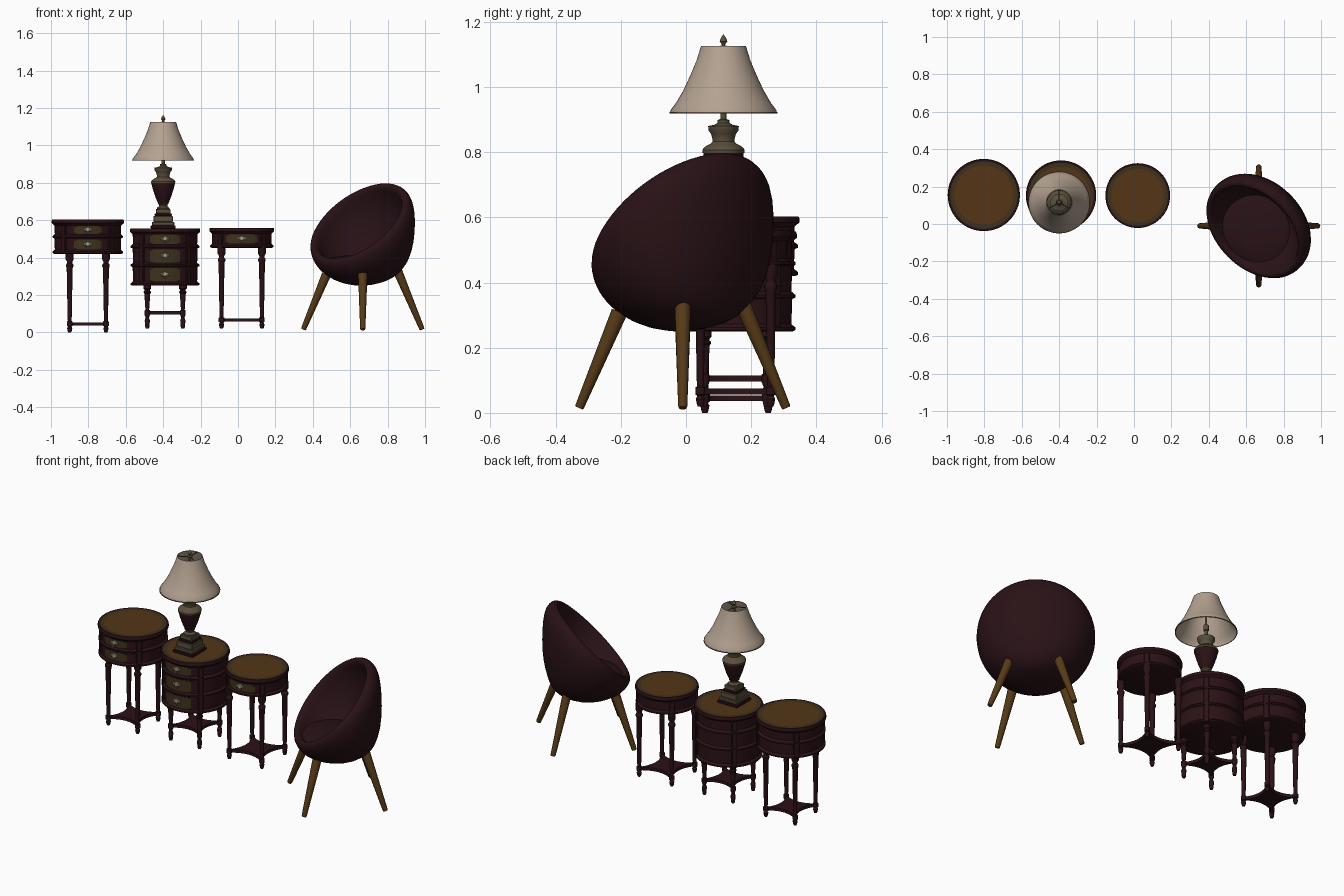
import bpy, bmesh, math
from mathutils import Vector, Matrix

if "Cube" in bpy.data.objects:
    bpy.data.objects.remove(bpy.data.objects["Cube"])


def material(name, r, g, b):
    m = bpy.data.materials.new(name)
    m.diffuse_color = (r, g, b, 1)
    m.use_nodes = True
    m.node_tree.nodes["Principled BSDF"].inputs["Base Color"].default_value = m.diffuse_color
    return m


MAROON = material("maroon wood", .024, .006, .008)
UPHOL = material("maroon upholstery", .022, .006, .008)
AMBER = material("amber inlay", .088, .036, .008)
OLIVE = material("olive veneer", .048, .031, .011)
OAK = material("oak legs", .095, .043, .009)
SILVER = material("pale handle metal", .36, .33, .25)
BRONZE = material("antique bronze", .10, .078, .045)
SHADE = material("cream shade", .45, .36, .28)


def finish(name, bm, mats, loc=(0, 0, 0), angle=35):
    bmesh.ops.remove_doubles(bm, verts=bm.verts, dist=1e-5)
    bmesh.ops.recalc_face_normals(bm, faces=bm.faces)
    me = bpy.data.meshes.new(name)
    bm.to_mesh(me)
    bm.free()
    for m in mats:
        me.materials.append(m)
    for p in me.polygons:
        p.use_smooth = True
    me.set_sharp_from_angle(angle=math.radians(angle))
    ob = bpy.data.objects.new(name, me)
    ob.location = loc
    bpy.context.collection.objects.link(ob)
    return ob


def skin(bm, rings, mat_of=lambda i: 0):
    """Bridge successive closed rings of points; single-point rings are poles."""
    vs = [[bm.verts.new(p) for p in r] for r in rings]
    for i in range(len(vs) - 1):
        a, b = vs[i], vs[i + 1]
        n = max(len(a), len(b))
        for k in range(n):
            j = (k + 1) % n
            if len(a) == 1:
                f = bm.faces.new((a[0], b[k], b[j]))
            elif len(b) == 1:
                f = bm.faces.new((a[k], a[j], b[0]))
            else:
                f = bm.faces.new((a[k], a[j], b[j], b[k]))
            f.material_index = mat_of(i)


def lathe(name, prof, mats, loc, sides=48, mat_of=lambda i: 0, angle=35):
    bm = bmesh.new()
    rings = []
    for r, z in prof:
        if r < 1e-6:
            rings.append([(0, 0, z)])
        else:
            rings.append([(r * math.cos(2 * math.pi * k / sides), r * math.sin(2 * math.pi * k / sides), z)
                          for k in range(sides)])
    skin(bm, rings, mat_of)
    return finish(name, bm, mats, loc, angle)


def box(name, size, loc, mat, rot=0, bevel=.003):
    bm = bmesh.new()
    bmesh.ops.create_cube(bm, size=1, matrix=Matrix.Diagonal((*size, 1)))
    bmesh.ops.bevel(bm, geom=bm.edges[:], offset=bevel, segments=1, affect='EDGES')
    ob = finish(name, bm, [mat], loc)
    ob.rotation_euler.z = rot
    return ob


def rod(name, p, q, r1, r2, mat, sides=16):
    p, q = Vector(p), Vector(q)
    ob = lathe(name, [(0, 0), (r1 * .85, 0), (r1, .006), (r2, (q - p).length), (0, (q - p).length)], [mat], p, sides)
    ob.rotation_euler = (q - p).to_track_quat('Z', 'Y').to_euler()
    return ob


def curved_plate(name, cx, cy, r, half, z0, z1, thick, mat, notch=0):
    """Plate wrapped on the drum front; a notch narrows its corners."""
    bm = bmesh.new()
    n = 16
    rings = []
    for i in range(n + 1):
        u = -1 + 2 * i / n
        a = -math.pi / 2 + half * u
        c = notch if abs(u) > .8 else 0
        rings.append([(rr * math.cos(a), rr * math.sin(a), z) for rr, z in
                      ((r, z0 + c), (r + thick, z0 + c), (r + thick, z1 - c), (r, z1 - c))])
    skin(bm, rings)
    for e in (rings[0], rings[-1]):
        bm.faces.new([bm.verts.new(p) for p in e])
    finish(name, bm, [mat], (cx, cy, 0))


def handle(name, x, y, z):
    bm = bmesh.new()
    flat = Matrix.Translation((0, -.002, 0)) @ Matrix.Rotation(math.pi / 2, 4, 'X')
    for dx, r in ((-.016, .008), (.016, .008), (0, .013)):
        bmesh.ops.create_cone(bm, cap_ends=True, segments=16, radius1=r, radius2=r * .8, depth=.005,
                              matrix=Matrix.Translation((dx, 0, .004)) @ flat)
    for dx in (-.016, .016):
        bmesh.ops.create_uvsphere(bm, u_segments=10, v_segments=6, radius=.005,
                                  matrix=Matrix.Translation((dx, -.007, .004)))
    rings = []
    for i in range(11):
        a = math.pi + math.pi * i / 10
        c, s = math.cos(a), math.sin(a)
        rings.append([((.016 + .0028 * math.cos(t)) * c, -.009 + .0028 * math.sin(t),
                       .004 + (.02 + .0028 * math.cos(t)) * s) for t in [k * math.pi / 3 for k in range(6)]])
    skin(bm, rings)
    finish(name, bm, [SILVER], (x, y, z))


def table(tag, cx, cy, R, top, tiers, a, shelf, foot, panel):
    # drum with inlaid top and a flared moulding under each drawer
    prof = [(0, top), (.82 * R, top), (.93 * R, top), (.985 * R, top + .001), (R, top - .006), (R, top - .018),
            (.96 * R, top - .024), (.93 * R, top - .03)]
    for z0, z1 in tiers:
        prof += [(.92 * R, z1), (.915 * R, z0 + .022), (.95 * R, z0 + .016), (.98 * R, z0 + .012),
                 (.98 * R, z0 + .004), (.93 * R, z0)]
    base = tiers[-1][0]
    prof += [(0, base)]
    lathe(tag + "_drum", prof, [MAROON, OLIVE, AMBER], (cx, cy, 0), 64, lambda i: {0: 2, 1: 1}.get(i, 0), 30)
    # drawers with veneer panels and handles
    for i, (z0, z1) in enumerate(tiers):
        lo, hi = z0 + .02, z1 - .002
        curved_plate(f"{tag}_drawer_{i}", cx, cy, .9 * R, .62, lo, hi, .026 * R, MAROON)
        curved_plate(f"{tag}_panel_{i}", cx, cy, .92 * R, math.asin(panel / (.92 * R)),
                     lo + .002, hi - .002, .013 * R, OLIVE, .008)
        handle(f"{tag}_handle_{i}", cx, cy - .935 * R, (lo + hi) / 2)
    # legs, feet and pilasters on the diagonals
    L = base - foot
    h = shelf - foot
    leg = [(0, foot), (.008, foot), (.011, foot + .008), (.014, foot + h * .5), (.009, foot + h * .7),
           (.015, shelf - .01), (.015, shelf + .012), (.010, shelf + .016), (.011, shelf + .03),
           (.016, base - .18 * L), (.020, base - .16 * L), (.020, base - .14 * L), (.014, base - .12 * L),
           (.014, base - .10 * L), (.021, base - .07 * L), (.021, base + .005), (0, base + .005)]
    for sx in (-1, 1):
        for sy in (-1, 1):
            where = f"{'left' if sx < 0 else 'right'}_{'front' if sy < 0 else 'back'}"
            lathe(f"{tag}_leg_{where}", leg, [MAROON], (cx + sx * a, cy + sy * a, 0), 16)
            k = .915 * R / math.sqrt(2)
            box(f"{tag}_pilaster_{where}", (.02, .03, top - .03 - base), (cx + sx * k, cy + sy * k, (top - .03 + base) / 2),
                MAROON, math.atan2(sy, sx))
    # concave-sided stretcher shelf
    bm = bmesh.new()
    pts = []
    for q in range(4):
        for i in range(12):
            u = -1 + i / 6
            v = Vector((a * (.66 + .44 * u * u), a * 1.1 * u, 0))
            pts.append(Matrix.Rotation(q * math.pi / 2, 3, 'Z') @ v)
    lo, hi = [(p.x, p.y, shelf - .009) for p in pts], [(p.x, p.y, shelf + .009) for p in pts]
    skin(bm, [[(0, 0, shelf - .009)], lo, hi, [(0, 0, shelf + .009)]])
    finish(tag + "_shelf", bm, [MAROON], (cx, cy, 0))


table("left_table", -.803, .155, .193, .602, [(.503, .572), (.42, .50)], .097, .045, 0, .072)
table("middle_table", -.39, .152, .188, .555, [(.45, .527), (.35, .447), (.25, .347)], .095, .105, .02, .08)
table("right_table", .02, .152, .173, .558, [(.452, .528)], .108, .066, .02, .083)

# lamp
LX, LY = -.40, .115
for i, (w, z0, z1, m) in enumerate(((.133, .555, .572, MAROON), (.122, .572, .59, BRONZE), (.105, .59, .622, BRONZE),
                                    (.092, .622, .635, MAROON), (.078, .635, .66, BRONZE))):
    box(f"lamp_plinth_{i}", (w, w, z1 - z0), (LX, LY, (z0 + z1) / 2), m)
lathe("lamp_foot", [(0, .655), (.034, .655), (.034, .665), (.022, .675), (.022, .682), (.029, .688), (0, .69)],
      [BRONZE], (LX, LY, 0), 32)
lathe("lamp_vase", [(0, .685), (.025, .685), (.032, .70), (.044, .73), (.055, .765), (.062, .79), (.062, .803), (0, .803)],
      [MAROON], (LX, LY, 0), 40)
lathe("lamp_collar", [(0, .798), (.064, .798), (.065, .806), (.060, .814), (.048, .822), (.040, .826), (.034, .832),
                      (.034, .84), (.038, .856), (.046, .866), (.047, .88), (.028, .884), (.018, .89), (.018, .898),
                      (.009, .902), (.009, .925), (.014, .928), (.014, .96), (.006, .965), (.006, 1.125), (0, 1.125)],
      [BRONZE], (LX, LY, 0), 32)
shade = [(.164, .918), (.163, .928), (.145, .952), (.123, .99), (.102, 1.035), (.083, 1.08), (.069, 1.125)]
lathe("lamp_shade", shade + [(r - .003, z) for r, z in reversed(shade)] + shade[:1], [SHADE], (LX, LY, 0), 48)
lathe("shade_trim", [(.163, .918), (.1655, .918), (.1655, .923), (.163, .923), (.163, .918)], [BRONZE], (LX, LY, 0), 48)
lathe("lamp_finial", [(0, 1.118), (.014, 1.118), (.014, 1.124), (.005, 1.128), (.006, 1.132), (.012, 1.14),
                      (.008, 1.15), (0, 1.162)], [BRONZE], (LX, LY, 0), 16)
for k in range(3):
    t = math.radians(90 + 120 * k)
    rod(f"shade_spoke_{k}", (LX, LY, 1.12), (LX + .067 * math.cos(t), LY + .067 * math.sin(t), 1.12),
        .003, .003, BRONZE, 8)

# tub chair: elliptical rings stacked behind a tilted rim, facing front left
CX, CY, S = .667, -.01, math.sqrt(.5)


def chair_point(f, w, z):
    return (CX + S * (w - f), CY - S * (w + f), z)


def chair_ring(d, t0, t1, hw, n=32):
    out = []
    for k in range(n):
        a = 2 * math.pi * k / n
        t = (t0 + t1) / 2 + (t1 - t0) / 2 * math.cos(a)
        out.append(chair_point(.025 - .72 * d - .69 * t, hw * math.sin(a), .58 - .69 * d + .72 * t))
    return out if hw else out[:1]


SHELL = [(.336, -.06, -.06, 0), (.33, -.1, -.02, .05), (.314, -.13, .015, .115), (.263, -.212, .103, .205),
         (.19, -.276, .186, .268), (.104, -.316, .267, .307), (.045, -.322, .308, .318), (0, -.308, .306, .313),
         (-.015, -.288, .288, .295), (-.015, -.272, .272, .28), (0, -.258, .258, .265), (.06, -.26, .245, .255),
         (.13, -.24, .195, .22), (.2, -.19, .125, .17), (.25, -.13, .05, .1), (.268, -.05, -.05, 0)]
bm = bmesh.new()
skin(bm, [chair_ring(*s) for s in SHELL])
shell = finish("chair_shell", bm, [UPHOL], angle=180)
shell.modifiers.new("smooth", 'SUBSURF').levels = 1
bm = bmesh.new()
bmesh.ops.create_uvsphere(bm, u_segments=40, v_segments=20, radius=1)
for v in bm.verts:
    v.co = chair_point(.02 + .18 * v.co.x, .22 * v.co.y, .372 + .042 * v.co.z)
finish("chair_seat", bm, [UPHOL], angle=180)
for name, dx, dy, zt in (("left", -1, 0, .31), ("front", 0, -1, .31), ("right", 1, 0, .34), ("back", 0, 1, .34)):
    k = .318 - (zt - .015) * .42
    rod(f"chair_leg_{name}", (CX + dx * .318, CY + dy * .318, .015), (CX + dx * k, CY + dy * k, zt),
        .014, .025, OAK, 24)
